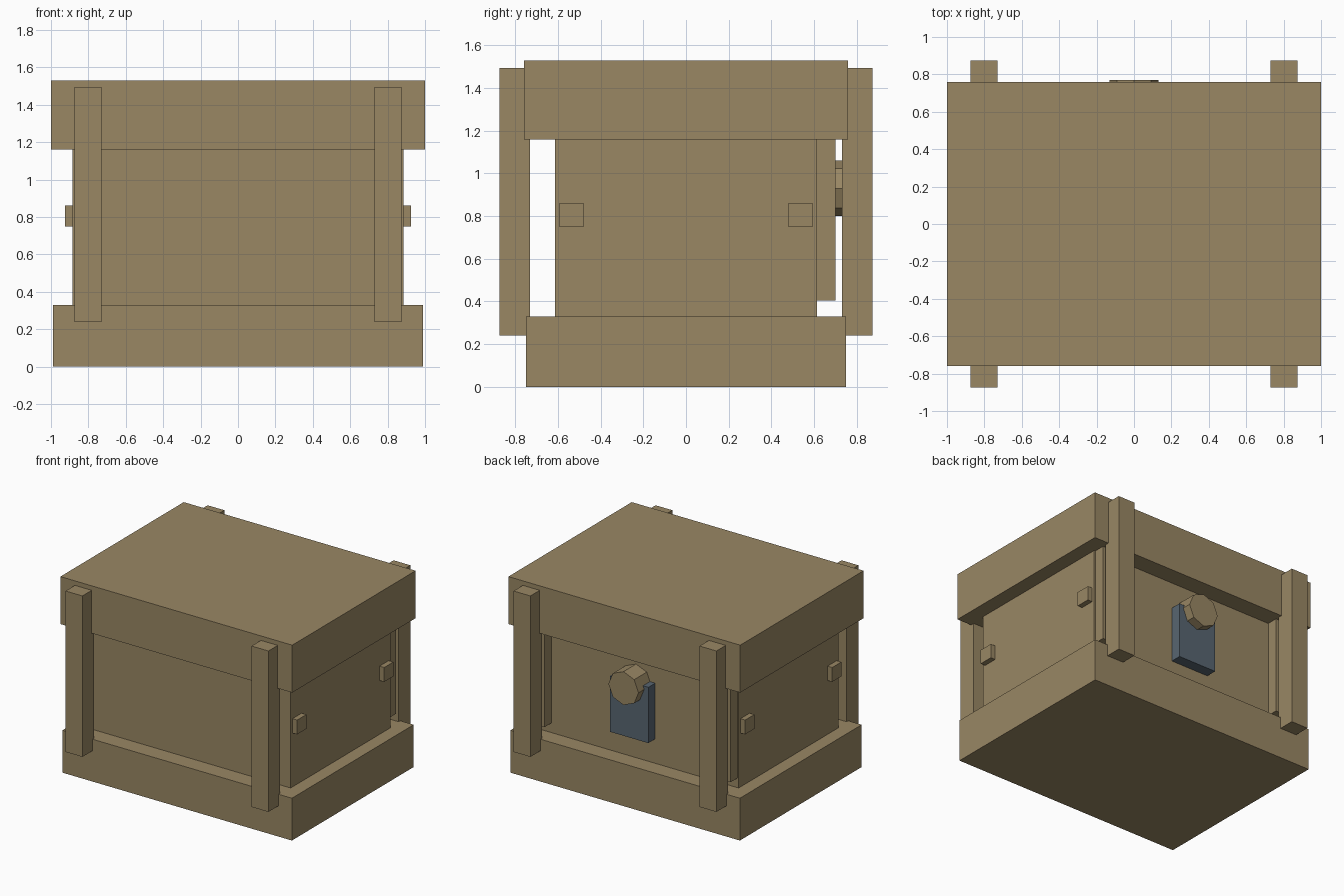
import bpy
import math

if "Cube" in bpy.data.objects:
    bpy.data.objects.remove(bpy.data.objects["Cube"])


def material(name, rgb):
    m = bpy.data.materials.new(name)
    m.diffuse_color = (*rgb, 1.0)
    m.use_nodes = True
    m.node_tree.nodes["Principled BSDF"].inputs["Base Color"].default_value = m.diffuse_color
    return m


wood = material("tan wood", (0.319, 0.242, 0.127))
steel = material("blue grey metal", (0.098, 0.133, 0.165))


def box(name, x, y, z, mat):
    """Box from (min, max) ranges on each axis."""
    bpy.ops.mesh.primitive_cube_add(size=1)
    ob = bpy.context.object
    ob.name = name
    for v in ob.data.vertices:
        v.co = [r[0] if c < 0 else r[1] for c, r in zip(v.co, (x, y, z))]
    ob.data.materials.append(mat)
    return ob


def span(a, b, side):
    return tuple(sorted((a * side, b * side)))


# Crate: base, body and lid
box("base", (-0.99, 0.99), (-0.75, 0.75), (0.0, 0.33), wood)
box("body", (-0.885, 0.885), (-0.615, 0.615), (0.33, 1.16), wood)
box("lid", (-1.0, 1.0), (-0.76, 0.76), (1.16, 1.53), wood)

for sx, side in ((-1, "left"), (1, "right")):
    for sy, end in ((-1, "front"), (1, "back")):
        # Corner posts joining lid and base
        box(f"{end}_{side}_post", span(0.73, 0.875, sx),
            span(0.73, 0.875, sy), (0.24, 1.495), wood)
        # Small handle blocks on the sides
        box(f"{end}_{side}_handle_block", span(0.885, 0.925, sx),
            span(0.48, 0.593, sy), (0.75, 0.862), wood)
    # Upright battens behind the back posts
    box(f"back_{side}_batten", span(0.73, 0.875, sx),
        (0.615, 0.70), (0.405, 1.16), wood)

# Latch on the back: metal plate with an eight-sided knob
box("latch_plate", (-0.165, 0.165), (0.615, 0.70), (0.52, 0.955), steel)
bpy.ops.mesh.primitive_cylinder_add(
    vertices=8, radius=0.13, depth=0.155,
    location=(0, 0.6925, 0.93), rotation=(math.pi / 2, 0, 0))
knob = bpy.context.object
knob.name = "latch_knob"
knob.data.materials.append(wood)
